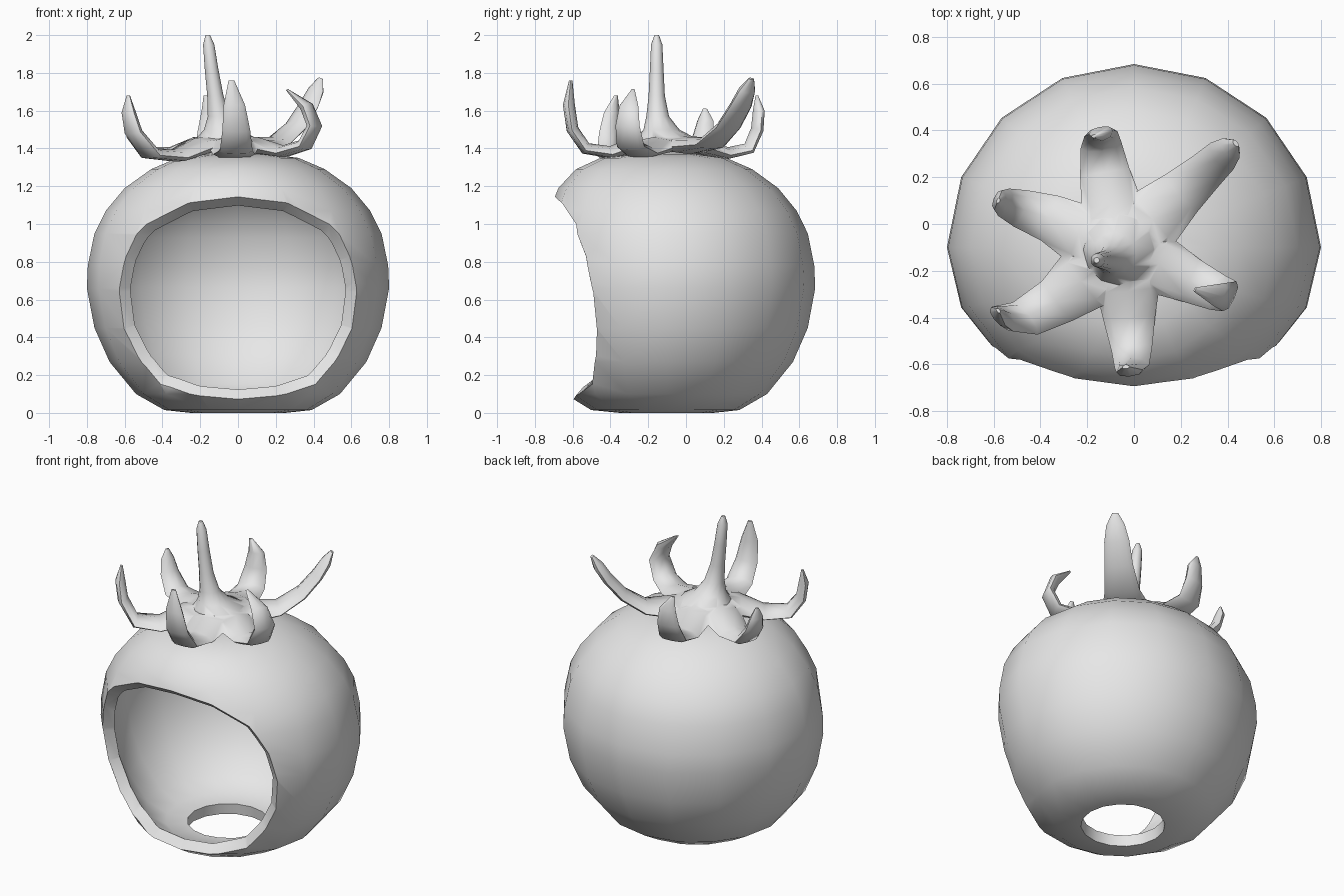
import bpy, bmesh, math
from mathutils import Vector

if "Cube" in bpy.data.objects:
    bpy.data.objects.remove(bpy.data.objects["Cube"])

grey = bpy.data.materials.new("plain grey")
grey.diffuse_color = (0.8, 0.8, 0.8, 1)
grey.use_nodes = True
grey.node_tree.nodes["Principled BSDF"].inputs["Base Color"].default_value = grey.diffuse_color
AXIS = Vector((0, -0.1, 0))


def finish(name, bm):
    bmesh.ops.recalc_face_normals(bm, faces=bm.faces)
    mesh = bpy.data.meshes.new(name)
    bm.to_mesh(mesh)
    bm.free()
    mesh.materials.append(grey)
    ob = bpy.data.objects.new(name, mesh)
    bpy.context.collection.objects.link(ob)
    return ob


def select(ob):
    bpy.ops.object.select_all(action='DESELECT')
    ob.select_set(True)
    bpy.context.view_layer.objects.active = ob


def smooth(ob, angle):
    select(ob)
    bpy.ops.object.shade_smooth_by_angle(angle=math.radians(angle))


def combine(ob, other, operation):
    """Apply a boolean with another object and remove that object."""
    mod = ob.modifiers.new("combine", 'BOOLEAN')
    mod.operation = operation
    mod.solver = 'EXACT'
    mod.object = other
    select(ob)
    bpy.ops.object.modifier_apply(modifier=mod.name)
    bpy.data.objects.remove(other)


def loft(bm, rings, cap_start=True, cap_end=True):
    """Skin a list of closed rings of points, capping the ends."""
    vs = [[bm.verts.new(p) for p in ring] for ring in rings]
    n = len(vs[0])
    for a, b in zip(vs, vs[1:]):
        for i in range(n):
            j = (i + 1) % n
            bm.faces.new((a[i], a[j], b[j], b[i]))
    for ring, cap in ((vs[0], cap_start), (vs[-1], cap_end)):
        if cap:
            mid = bm.verts.new(sum((v.co for v in ring), Vector()) / n)
            for i in range(n):
                bm.faces.new((ring[i], ring[(i + 1) % n], mid))


def circle(centre, r, n=16, front=1, back=1):
    ring = []
    for i in range(n):
        a = 2 * math.pi * i / n
        s = math.sin(a)
        ring.append(centre + Vector((r * math.cos(a), r * s * (front if s < 0 else back), 0)))
    return ring


# Hollow round body, open at the bottom: radius, height, squash of the front half
profile = [(.25, 0, 1), (.39, .015, 1.03), (.54, .1, 1), (.68, .27, .88), (.76, .45, .85),
           (.8, .66, .84), (.795, .78, .85), (.76, .95, .88), (.7, 1.07, .89), (.6, 1.19, .96),
           (.46, 1.29, 1.05), (.32, 1.35, 1.1), (.16, 1.37, 1), (.05, 1.35, 1)]
bm = bmesh.new()
loft(bm, [circle(AXIS + Vector((0, 0, z)), r, 16, f, .98) for r, z, f in profile], cap_start=False)
body = finish("body", bm)
shell = body.modifiers.new("wall", 'SOLIDIFY')
shell.thickness = 0.07
shell.offset = -1
select(body)
bpy.ops.object.modifier_apply(modifier="wall")


def section_at(z):
    for (r0, z0, f0), (r1, z1, f1) in zip(profile, profile[1:]):
        if z0 <= z <= z1:
            t = (z - z0) / (z1 - z0)
            return r0 + (r1 - r0) * t, f0 + (f1 - f0) * t


# Mouth opening, cut along lines that spread out from the body centre
half = [(0, 1.145), (.27, 1.11), (.49, 1.0), (.6, .83), (.64, .64),
        (.612, .44), (.54, .3), (.41, .15), (.2, .09), (0, .072)]
outline = half + [(-x, z) for x, z in half[-2:0:-1]]
heart = AXIS + Vector((0, 0, .66))
edge = []
for x, z in outline:
    r, f = section_at(z)
    edge.append(Vector((x, AXIS.y - f * math.sqrt(max(r * r - x * x, .01)), z)))
bm = bmesh.new()
loft(bm, [[heart + (p - heart) * s for p in edge] for s in (.5, 2.5)])
combine(body, finish("mouth_cutter", bm), 'DIFFERENCE')
smooth(body, 40)

# Stem flaring into the hub of the leaves
stem_rings = [(-.06, -.1, 1.36, .15), (-.06, -.1, 1.42, .17), (-.065, -.11, 1.46, .15),
              (-.085, -.13, 1.5, .095), (-.1, -.15, 1.57, .06), (-.12, -.155, 1.68, .043),
              (-.14, -.155, 1.82, .036), (-.155, -.155, 1.95, .03), (-.16, -.155, 2.0, .012)]
bm = bmesh.new()
loft(bm, [circle(Vector(p[:3]), p[3], 12) for p in stem_rings])
stem = finish("leafy_stem", bm)


# Curling leaves: path points as x, y, z and half width
def leaf(name, path):
    pts = [Vector(p[:3]) for p in path]
    flat = pts[3] - pts[0]
    side = Vector((-flat.y, flat.x, 0)).normalized()
    rings = []
    for i, p in enumerate(pts):
        along = (pts[min(i + 1, len(pts) - 1)] - pts[max(i - 1, 0)]).normalized()
        up = along.cross(side).normalized()
        w = path[i][3]
        t = min(.045 if i < 2 else .032, w * .6)
        cup = .15 * w * min(1, i / 3)
        ring = []
        for k in range(8):
            a = math.pi * k / 4
            # the rims lift slightly, so the leaf is cupped
            ring.append(p + side * w * math.cos(a)
                        + up * (t * math.sin(a) - cup * math.cos(a) ** 2))
        rings.append(ring)
    bm = bmesh.new()
    loft(bm, rings)
    combine(stem, finish(name, bm), 'UNION')


leaf("back_leaf", [(-.07, -.1, 1.43, .14), (-.095, .08, 1.415, .13), (-.125, .22, 1.375, .107),
                   (-.14, .33, 1.4, .088), (-.14, .375, 1.5, .072), (-.14, .385, 1.6, .052),
                   (-.17, .375, 1.68, .012)])
leaf("back_right_leaf", [(-.07, -.1, 1.43, .14), (.08, .02, 1.415, .14), (.2, .13, 1.43, .105),
                         (.3, .22, 1.52, .085), (.37, .285, 1.63, .075), (.41, .32, 1.71, .055),
                         (.435, .345, 1.77, .018)])
leaf("front_right_leaf", [(-.07, -.1, 1.43, .13), (.1, -.17, 1.415, .13), (.24, -.24, 1.385, .098),
                          (.35, -.29, 1.42, .08), (.4, -.305, 1.52, .07), (.36, -.3, 1.62, .055),
                          (.26, -.28, 1.71, .01)])
leaf("front_leaf", [(-.05, -.1, 1.43, .14), (-.025, -.28, 1.415, .135), (-.02, -.4, 1.38, .112),
                    (-.01, -.53, 1.4, .087), (-.01, -.6, 1.5, .074), (-.02, -.62, 1.63, .057),
                    (-.035, -.61, 1.76, .015)])
leaf("front_left_leaf", [(-.07, -.1, 1.43, .14), (-.22, -.24, 1.41, .14), (-.33, -.33, 1.362, .107),
                         (-.46, -.4, 1.375, .087), (-.55, -.4, 1.49, .068), (-.575, -.39, 1.59, .05),
                         (-.58, -.37, 1.68, .012)])
leaf("back_left_leaf", [(-.07, -.1, 1.43, .14), (-.23, -.045, 1.415, .13), (-.36, .025, 1.375, .103),
                        (-.48, .065, 1.38, .083), (-.55, .09, 1.47, .063), (-.575, .1, 1.55, .045),
                        (-.58, .1, 1.61, .012)])
smooth(stem, 60)
